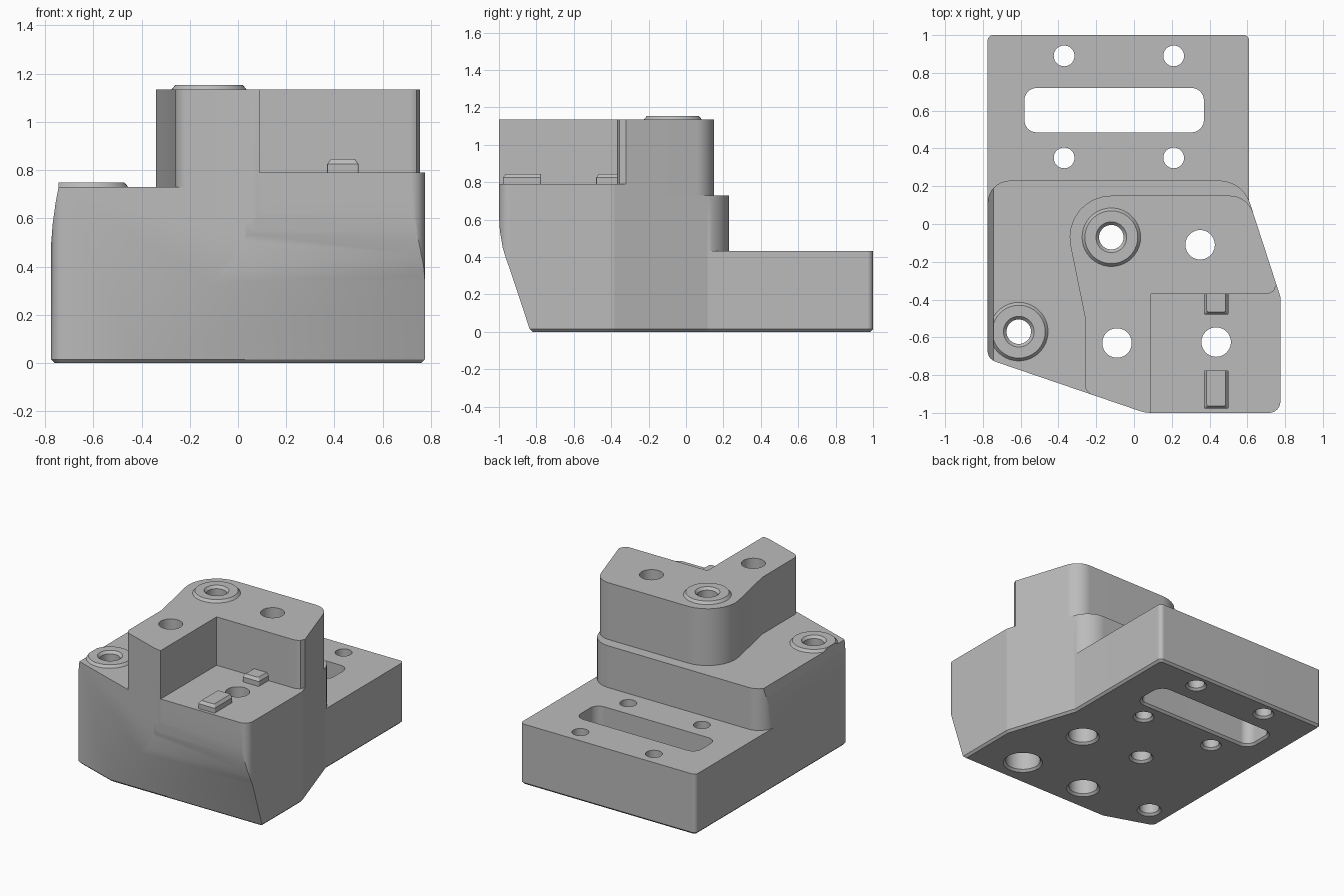
import bpy, bmesh, math
from mathutils import Vector

cube = bpy.data.objects.get("Cube")
if cube:
    bpy.data.objects.remove(cube, do_unlink=True)

grey = bpy.data.materials.new("plain_grey")
grey.use_nodes = True
GREY = (0.5, 0.5, 0.5, 1)
grey.diffuse_color = GREY
grey.node_tree.nodes["Principled BSDF"].inputs["Base Color"].default_value = GREY


def rounded(corners, steps=8):
    """Outline from (x, y, radius) corners, each replaced by a tangent arc."""
    out = []
    n = len(corners)
    for i, (x, y, r) in enumerate(corners):
        p = Vector((x, y))
        if r == 0:
            out.append(p)
            continue
        a = (Vector(corners[i - 1][:2]) - p).normalized()
        b = (Vector(corners[(i + 1) % n][:2]) - p).normalized()
        half = a.angle(b) / 2
        centre = p + (a + b).normalized() * (r / math.sin(half))
        reach = r / math.tan(half)
        start, end = p + a * reach - centre, p + b * reach - centre
        turn = start.angle_signed(end)
        for k in range(steps + 1):
            t = -turn * k / steps
            out.append(centre + Vector((start.x * math.cos(t) - start.y * math.sin(t),
                                        start.x * math.sin(t) + start.y * math.cos(t))))
    return out


def circle(x, y, r, n=40):
    return [(x + r * math.cos(math.tau * k / n), y + r * math.sin(math.tau * k / n))
            for k in range(n)]


def loft(name, rings, chamfer=0, place=lambda u, v, w: (u, v, w)):
    """Closed solid through stacked (outline, height) rings."""
    bm = bmesh.new()
    loops = [[bm.verts.new(place(p[0], p[1], h)) for p in pts] for pts, h in rings]
    for low, high in zip(loops, loops[1:]):
        for k in range(len(low)):
            j = (k + 1) % len(low)
            bm.faces.new((low[k], low[j], high[j], high[k]))
    bottom = bm.faces.new(loops[0][::-1])
    bm.faces.new(loops[-1])
    bmesh.ops.recalc_face_normals(bm, faces=bm.faces)
    if chamfer:
        bmesh.ops.bevel(bm, geom=list(bottom.edges), offset=chamfer, segments=1,
                        affect='EDGES', profile=0.5)
    mesh = bpy.data.meshes.new(name)
    bm.to_mesh(mesh)
    bm.free()
    mesh.materials.append(grey)
    ob = bpy.data.objects.new(name, mesh)
    bpy.context.collection.objects.link(ob)
    return ob


def combine(target, other, operation):
    mod = target.modifiers.new("cut", 'BOOLEAN')
    mod.operation, mod.solver, mod.object = operation, 'EXACT', other
    bpy.context.view_layer.objects.active = target
    bpy.ops.object.modifier_apply(modifier=mod.name)
    bpy.data.objects.remove(other, do_unlink=True)


def rect(x0, x1, y0, y1, r):
    return rounded([(x0, y0, r), (x1, y0, r), (x1, y1, r), (x0, y1, r)])


LEFT, RIGHT, TOP = -0.775, 0.775, 1.135
FLOOR, SHELF = 0.79, 0.73
CHAMFER = 0.015

# Main body with slanted front and side walls
front_side = [(0.06, -1, 0.2), (RIGHT, -1, 0.06), (RIGHT, -0.385, 0.05)]
body_outline = rounded([(LEFT, 0.23, 0.12), (LEFT, -0.715, 0.06)] + front_side
                       + [(0.575, 0.23, 0.17)])
block = loft("mounting_block", [(body_outline, 0), (body_outline, SHELF)], CHAMFER)

# Tower, later cut by the corner pocket
tower_outline = rounded([(-0.39, 0.15, 0.22), (-0.26, -0.49, 0), (-0.26, -0.891, 0.06)]
                        + front_side + [(0.601, 0.15, 0.13)])
combine(block, loft("tower", [(tower_outline, 0.6), (tower_outline, TOP)]), 'UNION')

# Raised bosses around two holes
BOSSES = [(-0.12, -0.07, TOP), (-0.61, -0.57, SHELF)]
for x, y, z in BOSSES:
    combine(block, loft("boss", [(circle(x, y, 0.155), z - 0.05), (circle(x, y, 0.155), z),
                                 (circle(x, y, 0.14), z + 0.018)]), 'UNION')

# Undercut front and curved upper left edge
front = [(2, -0.1), (2, 2), (-1.0, 2), (-1.0, 0.62), (-0.995, 0.54), (-0.98, 0.45),
         (-0.962, 0.39), (-0.94, 0.33), (-0.836, CHAMFER), (-0.82, 0), (-0.82, -0.1)]
combine(block, loft("front_shape", [(front, -2), (front, 2)],
                    place=lambda u, v, w: (w, u, v)), 'INTERSECT')
left = [(2, -0.1), (2, 2), (-0.744, 2), (-0.744, SHELF), (-0.757, 0.66), (-0.768, 0.58),
        (-0.776, 0.48), (-0.776, -0.1)]
combine(block, loft("left_shape", [(left, -2), (left, 2)],
                    place=lambda u, v, w: (u, w, v)), 'INTERSECT')

# Corner pocket
pocket = [(0.09, -1.2), (0.09, -0.37), (0.71, -0.37), (0.74, -0.355), (0.755, -0.32),
          (0.95, -0.32), (0.95, -1.2)]
combine(block, loft("pocket", [(pocket, FLOOR), (pocket, 1.5)]), 'DIFFERENCE')

# Locating tabs on the pocket floor
for y0, y1 in ((-0.978, -0.775), (-0.48, -0.36)):
    foot, head = rect(0.37, 0.5, y0, y1, 0.008), rect(0.385, 0.485, y0 + 0.015, y1, 0.008)
    combine(block, loft("tab", [(foot, FLOOR - 0.05), (foot, 0.825), (head, 0.845)]), 'UNION')

# Rear base plate
plate = rect(LEFT, 0.61, -0.5, 1, 0.03)
combine(block, loft("base_plate", [(plate, 0), (plate, 0.432)], CHAMFER), 'UNION')


# Through holes, flared at the underside
def drill(x, y, steps):
    combine(block, loft("drill", [(circle(x, y, r), z) for r, z in steps]), 'DIFFERENCE')


def flare(r):
    return [(r + 0.025, -0.01), (r, CHAMFER)]


for x in (-0.37, 0.21):
    for y in (0.35, 0.89):
        drill(x, y, flare(0.055) + [(0.055, 1)])
for x, y, z in BOSSES:
    drill(x, y, flare(0.065) + [(0.065, z), (0.085, z + 0.022)])
for x, y, wide in ((-0.09, -0.63, 0.095), (0.35, -0.11, 0.095), (0.435, -0.625, 0.115)):
    drill(x, y, flare(wide) + [(wide, 0.5), (0.078, 0.501), (0.078, 2)])

# Long slot in the plate
slot = rect(-0.58, 0.37, 0.485, 0.72, 0.065)
flared = rect(-0.605, 0.395, 0.46, 0.745, 0.09)
combine(block, loft("slot", [(flared, -0.01), (slot, CHAMFER), (slot, 1)]), 'DIFFERENCE')

# Smooth curved walls while keeping machined edges crisp
bpy.ops.object.select_all(action='DESELECT')
block.select_set(True)
bpy.context.view_layer.objects.active = block
bpy.ops.object.shade_smooth_by_angle(angle=math.radians(28))
weighted = block.modifiers.new("even_shading", 'WEIGHTED_NORMAL')
weighted.keep_sharp = True
